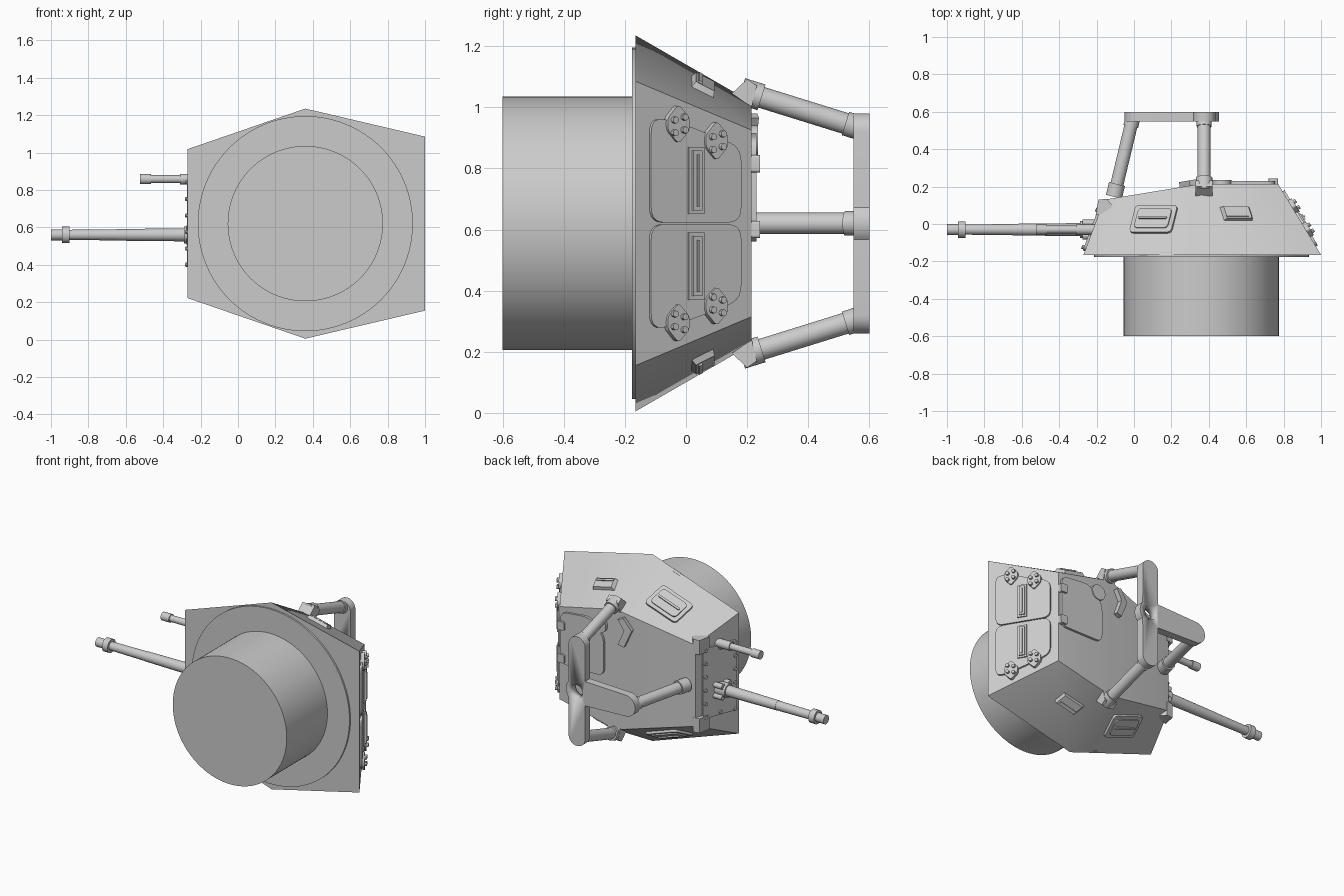
import bpy, bmesh, math
from mathutils import Vector, Matrix

cube = bpy.data.objects.get("Cube")
if cube:
    bpy.data.objects.remove(cube)

grey = bpy.data.materials.new("armour grey")
grey.use_nodes = True
GREY = (0.6, 0.6, 0.6, 1)
grey.diffuse_color = GREY
grey.node_tree.nodes["Principled BSDF"].inputs["Base Color"].default_value = GREY

CX, CZ, BASE, ROOF = 0.36, 0.62, -0.165, 0.215
UP = Vector((0, 1, 0))


def finish(name, bm, mirror=False):
    """Turn a bmesh into an object, optionally mirrored across the turret's centre plane."""
    if mirror:
        copy = bmesh.ops.duplicate(bm, geom=bm.verts[:] + bm.edges[:] + bm.faces[:])["geom"]
        for v in copy:
            if isinstance(v, bmesh.types.BMVert):
                v.co.z = 2 * CZ - v.co.z
    bmesh.ops.recalc_face_normals(bm, faces=bm.faces[:])
    for f in bm.faces:
        f.smooth = True
    for e in bm.edges:
        e.smooth = len(e.link_faces) == 2 and e.calc_face_angle(0) < math.radians(30)
    me = bpy.data.meshes.new(name)
    bm.to_mesh(me)
    bm.free()
    me.materials.append(grey)
    ob = bpy.data.objects.new(name, me)
    bpy.context.collection.objects.link(ob)
    return ob


def rod(bm, p, q, r, sides=24, r2=None):
    p, q = Vector(p), Vector(q)
    d = q - p
    m = Matrix.Translation((p + q) / 2) @ d.to_track_quat("Z", "Y").to_matrix().to_4x4()
    bmesh.ops.create_cone(bm, cap_ends=True, segments=sides, radius1=r,
                          radius2=r2 or r, depth=d.length, matrix=m)


def rounded(pts, r, steps=5):
    out = []
    for i, p in enumerate(pts):
        a, b = pts[i - 1] - p, pts[(i + 1) % len(pts)] - p
        s = p + a.normalized() * min(r, a.length * 0.45)
        e = p + b.normalized() * min(r, b.length * 0.45)
        for k in range(steps + 1):
            t = k / steps
            out.append(s * (1 - t) ** 2 + p * 2 * t * (1 - t) + e * t * t)
    return out


def plate(bm, pts, n, top, r=0, low=-0.01, shrink=1):
    """Prism on an outline, pushed from low to top along n; shrink tapers its top."""
    pts = [Vector(p) for p in pts]
    if r:
        pts = rounded(pts, r)
    mid = sum(pts, Vector()) / len(pts)
    a = [bm.verts.new(p + n * low) for p in pts]
    b = [bm.verts.new(mid + (p - mid) * shrink + n * top) for p in pts]
    bm.faces.new(a)
    bm.faces.new(b[::-1])
    for i in range(len(pts)):
        j = (i + 1) % len(pts)
        bm.faces.new((a[i], a[j], b[j], b[i]))


class Plane:
    """Armour face through three points; solves the missing coordinate of a point on it."""
    def __init__(self, p0, p1, p2):
        self.p = Vector(p0)
        self.n = (Vector(p1) - self.p).cross(Vector(p2) - self.p).normalized()
        if self.n.dot(self.p - Vector((CX, 0, CZ))) < 0:
            self.n.negate()

    def at(self, x=None, y=None, z=None):
        c = [x, y, z]
        k = c.index(None)
        c[k] = self.p[k] - sum(self.n[i] * (c[i] - self.p[i]) for i in range(3) if i != k) / self.n[k]
        return Vector(c)


# Hull: six-sided base tapering to a bent roof
low_half = [(-0.27, BASE, 0.398), (CX, BASE, 0.615), (1.0, BASE, 0.465)]
high_half = [(-0.16, 0.13, 0.267), (CX, ROOF, 0.396), (0.77, ROOF, 0.305)]
bm = bmesh.new()
for x, y, h in low_half + high_half:
    for s in (-1, 1):
        bm.verts.new((x, y, CZ + s * h))
bmesh.ops.convex_hull(bm, input=bm.verts[:])
bmesh.ops.dissolve_limit(bm, angle_limit=math.radians(3), verts=bm.verts[:], edges=bm.edges[:])
finish("turret_hull", bm)

lo = [Vector((x, y, CZ + h)) for x, y, h in low_half]
hi = [Vector((x, y, CZ + h)) for x, y, h in high_half]
flip = Vector((0, 0, 0.5))
front = Plane(lo[0], lo[0] - flip, hi[0])
back = Plane(lo[2], lo[2] - flip, hi[2])
slope = Plane(hi[0], hi[0] - flip, hi[1])
side_front = Plane(lo[0], lo[1], hi[1])
side_back = Plane(lo[1], lo[2], hi[1])

# Turret ring and basket
bm = bmesh.new()
rod(bm, (CX, -0.176, CZ), (CX, -0.15, CZ), 0.575, 96)
finish("turret_ring", bm)
bm = bmesh.new()
rod(bm, (CX, -0.6, CZ), (CX, -0.16, CZ), 0.415, 96)
finish("turret_basket", bm)

# Rear doors with vision slits and bolted hinges
bm = bmesh.new()
door = [(-0.12, 0.623), (-0.12, 0.965), (-0.04, 0.955), (0.175, 0.87), (0.175, 0.623)]
plate(bm, [back.at(y=y, z=z) for y, z in door], back.n, 0.012, 0.05)
finish("rear_doors", bm, True)


def box_on(bm, face, y, z, hy, hz, top, r=0.0, shrink=1):
    pts = [face.at(y=y + a * hy, z=z + b * hz) for a, b in ((-1, -1), (1, -1), (1, 1), (-1, 1))]
    plate(bm, pts, face.n, top, r, shrink=shrink)


bm = bmesh.new()
box_on(bm, back, 0.025, 0.76, 0.025, 0.11, 0.02)
box_on(bm, back, 0.025, 0.76, 0.015, 0.098, 0.028)
box_on(bm, back, 0.025, 0.76, 0.004, 0.085, 0.034)
finish("rear_vision_slits", bm, True)

bm = bmesh.new()
for y, z in ((-0.035, 0.945), (0.09, 0.89)):
    diamond = ((-0.036, 0.02), (0, 0.065), (0.036, 0.02), (0.036, -0.02), (0, -0.065), (-0.036, -0.02))
    plate(bm, [back.at(y=y + a, z=z + b) for a, b in diamond], back.n, 0.022, 0.015)
    for a in (-0.016, 0.016):
        for b in (-0.024, 0.018):
            c = back.at(y=y + a, z=z + b + a * 0.3)
            rod(bm, c, c + back.n * 0.036, 0.011, 12)
finish("rear_door_hinges", bm, True)

# Side vision port: stepped frame with a slit
bm = bmesh.new()
for w, h, d in ((0.112, 0.072, 0.016), (0.09, 0.052, 0.024), (0.075, 0.006, 0.032)):
    pts = [side_front.at(x=0.107 + a * w + b * h * 0.25, y=0.022 + b * h)
           for a, b in ((-1, -1), (1, -1), (1, 1), (-1, 1))]
    plate(bm, pts, side_front.n, d, min(0.025, h))
finish("side_vision_ports", bm, True)

# Small side hood
bm = bmesh.new()
hood = [(0.475, 0.015), (0.64, 0.015), (0.64, 0.03), (0.62, 0.092), (0.45, 0.092)]
plate(bm, [side_back.at(x=x, y=y) for x, y in hood], side_back.n, 0.022, shrink=0.78)
plate(bm, [side_back.at(x=x, y=y) for x, y in ((0.49, 0.03), (0.61, 0.03), (0.61, 0.042), (0.49, 0.042))],
      side_back.n, 0.028)
finish("side_hoods", bm, True)

# Corner covers beside the front plate
bm = bmesh.new()
cover = [(-0.205, 0.05), (-0.12, 0.05), (-0.12, 0.105), (-0.145, 0.135), (-0.19, 0.13)]
plate(bm, [(x, y, 0.84) for x, y in cover], Vector((0, 0, 1)), 0.085)
finish("corner_covers", bm, True)

# Front plate with rivets round its edge
bm = bmesh.new()
box_on(bm, front, -0.03, CZ, 0.115, 0.23, 0.012, 0.03)
for i in range(6):
    for y in (-0.13, 0.07):
        c = front.at(y=y, z=0.4 + 0.088 * i)
        rod(bm, c, c + front.n * 0.024, 0.011, 10)
for z in (0.41, 0.83):
    c = front.at(y=-0.03, z=z)
    rod(bm, c, c + front.n * 0.024, 0.011, 10)
finish("front_plate", bm)

# Guns, as stepped tubes along x
GY, GZ = -0.03, 0.56


def tube(name, z, steps):
    bm = bmesh.new()
    for x0, x1, r, r2 in steps:
        rod(bm, (x0, GY, z), (x1, GY, z), r, 32, r2)
    return finish(name, bm)


tube("main_gun", GZ, [(-1.0, -0.93, 0.029, 0.029), (-0.94, -0.9, 0.044, 0.044), (-0.91, -0.64, 0.027, 0.03),
                      (-0.65, -0.27, 0.031, 0.035), (-0.29, -0.2, 0.045, 0.045)])
tube("coaxial_gun", 0.858, [(-0.525, -0.465, 0.027, 0.027), (-0.47, -0.3, 0.021, 0.021),
                            (-0.31, -0.2, 0.028, 0.028)])
bm = bmesh.new()
for k in range(4):
    a = math.radians(45 + 90 * k)
    y, z = GY + 0.05 * math.cos(a), GZ + 0.05 * math.sin(a)
    rod(bm, (-0.275, y, z), (-0.19, y, z), 0.018, 12)
finish("gun_mount_bolts", bm)

# Roof hatch, hinges, disc and angled periscope cover
bm = bmesh.new()
hatch = [(0.44, 0.56), (0.755, 0.56), (0.755, 0.9), (0.54, 0.92), (0.44, 0.82)]
plate(bm, [(x, ROOF, z) for x, z in hatch], UP, 0.015, 0.05)
for z in (0.6, 0.815):
    plate(bm, [(0.72, ROOF, z - 0.028), (0.77, ROOF, z - 0.028), (0.77, ROOF, z + 0.028),
               (0.72, ROOF, z + 0.028)], UP, 0.027, 0.01)
rod(bm, (0.47, 0.2, 0.89), (0.47, 0.235, 0.89), 0.05, 32)
finish("roof_hatch", bm)
bm = bmesh.new()
chevron = [(0.335, 0.965), (0.3, 0.98), (0.245, 0.905), (0.295, 0.79), (0.335, 0.8), (0.295, 0.9)]
plate(bm, [slope.at(x=x, z=z) for x, z in chevron], slope.n, 0.028)
finish("periscope_cover", bm)

# Three-armed frame above the roof
HX = 0.375


def arc(x, z, r, a0, a1, n=16):
    return [(x + r * math.cos(math.radians(a0 + (a1 - a0) * i / n)), 0.548,
             z + r * math.sin(math.radians(a0 + (a1 - a0) * i / n))) for i in range(n + 1)]


outline = (arc(HX, CZ, 0.08, -41, 41) + arc(HX, 0.92, 0.06, 0, 180) + [(HX - 0.06, 0.548, 0.7)]
           + arc(0.02, CZ, 0.07, 90, 270) + [(HX - 0.06, 0.548, 0.54)] + arc(HX, 0.32, 0.06, 180, 360))
bm = bmesh.new()
plate(bm, outline, UP, 0.052, low=0)
frame = finish("top_frame", bm)
bm = bmesh.new()
rod(bm, (HX, 0.5, CZ), (HX, 0.65, CZ), 0.042, 32)
cutter = finish("frame_hole_cutter", bm)
cutter.hide_render = True
cutter.hide_viewport = True
cut = frame.modifiers.new("hub_hole", "BOOLEAN")
cut.operation = "DIFFERENCE"
cut.object = cutter


def leg(bm, foot, head):
    foot, head = Vector(foot), Vector(head)
    d = (head - foot).normalized()
    rod(bm, foot, head, 0.035, 32)
    rod(bm, foot - d * 0.01, foot + d * 0.06, 0.044, 32)
    rod(bm, head - d * 0.04, head, 0.04, 32)


bm = bmesh.new()
leg(bm, (HX, 0.19, 1.05), (HX, 0.56, 0.935))
block = [(0.15, 1.045), (0.2, 1.092), (0.232, 1.07), (0.215, 1.0)]
plate(bm, [(0.33, y, z) for y, z in block], Vector((1, 0, 0)), 0.09, low=0)
finish("side_legs", bm, True)
bm = bmesh.new()
leg(bm, (-0.105, 0.155, CZ), (-0.008, 0.56, CZ))
finish("front_leg", bm)
